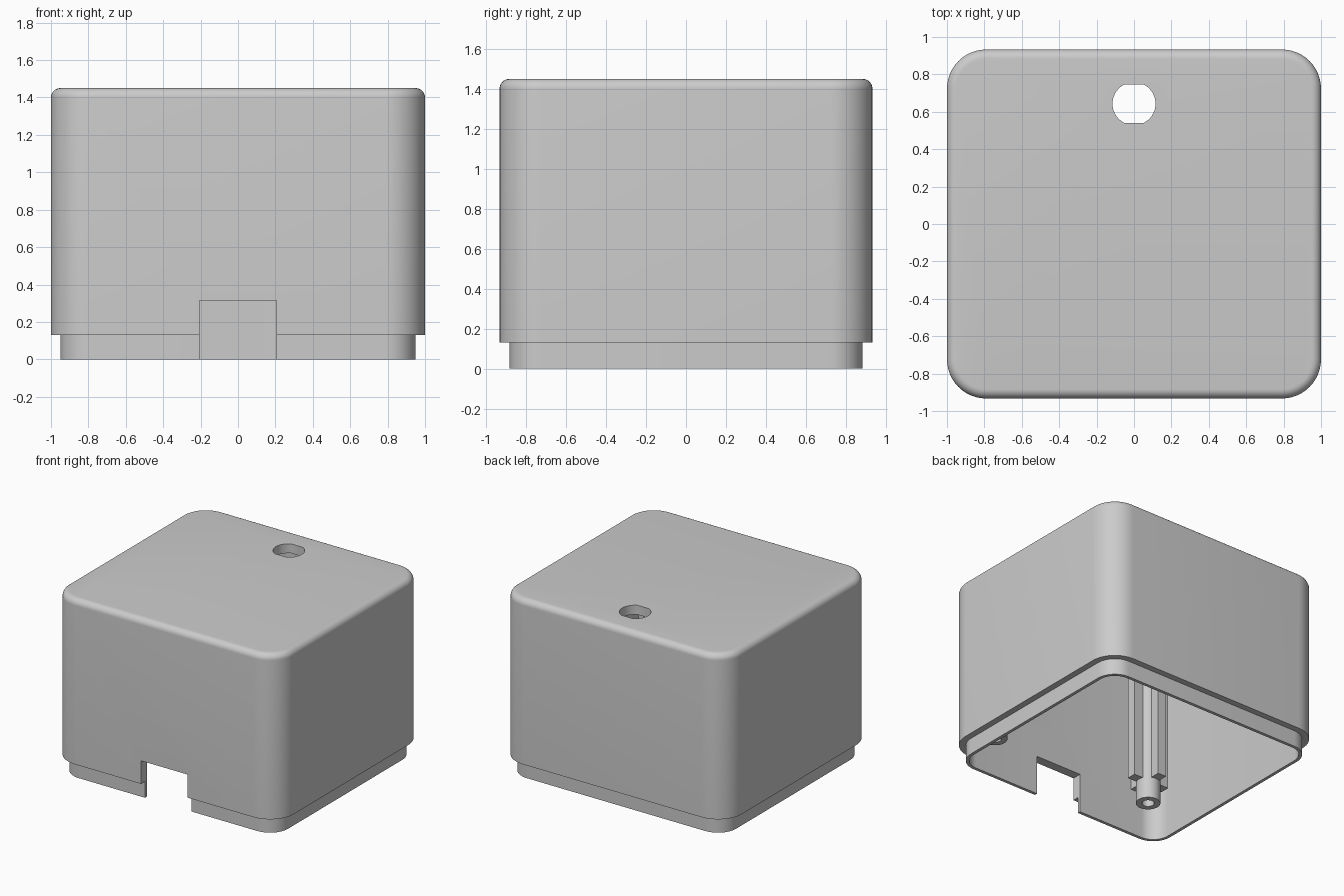
import bpy, bmesh
from math import sin, cos, pi, radians, asin

cube = bpy.data.objects.get("Cube")
if cube:
    bpy.data.objects.remove(cube, do_unlink=True)

HX, HY, TOP, STEP = 1.0, 0.933, 1.45, 0.13   # outer half sizes and heights
WALL, LIP, FILLET, CORNER = 0.075, 0.05, 0.05, 0.21
CEILING = TOP - WALL

grey = bpy.data.materials.new("plain grey")
grey.use_nodes = True
colour = (0.6, 0.6, 0.6, 1)
grey.diffuse_color = colour
grey.node_tree.nodes["Principled BSDF"].inputs["Base Color"].default_value = colour


def make(name, bm):
    bmesh.ops.recalc_face_normals(bm, faces=bm.faces)
    mesh = bpy.data.meshes.new(name)
    bm.to_mesh(mesh)
    bm.free()
    obj = bpy.data.objects.new(name, mesh)
    bpy.context.collection.objects.link(obj)
    mesh.materials.append(grey)
    return obj


def activate(obj):
    bpy.ops.object.select_all(action='DESELECT')
    obj.select_set(True)
    bpy.context.view_layer.objects.active = obj


def smooth(obj):
    activate(obj)
    bpy.ops.object.shade_smooth_by_angle(angle=radians(30))


def rounded_rect(inset, steps=12):
    r = CORNER - inset
    cx, cy = HX - CORNER, HY - CORNER
    points = []
    for q, (sx, sy) in enumerate([(1, 1), (-1, 1), (-1, -1), (1, -1)]):
        for i in range(steps + 1):
            a = (q + i / steps) * pi / 2
            points.append((sx * cx + r * cos(a), sy * cy + r * sin(a)))
    return points


def bridge(bm, a, b):
    n = len(a)
    for i in range(n):
        bm.faces.new((a[i], a[(i + 1) % n], b[(i + 1) % n], b[i]))


def loft(bm, profile, outline):
    rings = [[bm.verts.new((x, y, z)) for x, y in outline(d)] for d, z in profile]
    for a, b in zip(rings, rings[1:]):
        bridge(bm, a, b)
    bm.faces.new(rings[0])
    bm.faces.new(rings[-1])


def box(bm, centre, size):
    made = bmesh.ops.create_cube(bm, size=1)["verts"]
    bmesh.ops.scale(bm, vec=size, verts=made)
    bmesh.ops.translate(bm, vec=centre, verts=made)


def cut(target, cutter):
    cutter.hide_render = True
    mod = target.modifiers.new("cut", 'BOOLEAN')
    mod.operation = 'DIFFERENCE'
    mod.solver = 'EXACT'
    mod.object = cutter
    activate(target)
    bpy.ops.object.modifier_apply(modifier=mod.name)
    bpy.data.objects.remove(cutter, do_unlink=True)


# Hollow cover: ceiling, inner wall, lip, step, outer wall and rounded top edge
profile = [(WALL, CEILING), (WALL, 0), (LIP, 0), (LIP, STEP), (0, STEP)]
for i in range(9):
    a = i / 8 * pi / 2
    profile.append((FILLET * (1 - cos(a)), TOP - FILLET + FILLET * sin(a)))
bm = bmesh.new()
loft(bm, profile, rounded_rect)
cover = make("cover", bm)

# Cable notch in the front wall
bm = bmesh.new()
box(bm, (0, -HY, 0.11), (0.41, 0.4, 0.41))
cut(cover, make("notch_cutter", bm))

# Round hole with two flats through the top
R, FLAT = 0.115, 0.103
a0 = asin(FLAT / R)
arc = [-a0 + 2 * a0 * i / 24 for i in range(25)]
half = [(R * cos(a), R * sin(a)) for a in arc]
hole = [(x, y + 0.643) for x, y in half + [(-x, -y) for x, y in half]]
bm = bmesh.new()
loft(bm, [(0, CEILING - 0.1), (0, TOP + 0.1)], lambda d: hole)
cut(cover, make("hole_cutter", bm))
smooth(cover)


def circle(r, n=32):
    return [(r * cos(2 * pi * i / n), r * sin(2 * pi * i / n)) for i in range(n)]


# Four ribbed screw posts hanging from the ceiling
PX, PY, TIP, RIB = 0.73, 0.71, 0.2, 0.37
for side, sx in (("left", 1), ("right", -1)):
    for end, sy in (("front", -1), ("back", 1)):
        bm = bmesh.new()
        loft(bm, [(0.045, 0.9), (0.045, TIP), (0.09, TIP), (0.09, CEILING + 0.01)], circle)
        post = make(f"{end}_{side}_post", bm)
        bm = bmesh.new()
        height = CEILING + 0.01 - RIB
        for dx, dy in ((1, 0), (-1, 0), (0, 1), (0, -1)):
            size = (0.09 if dx else 0.075, 0.09 if dy else 0.075, height)
            box(bm, (dx * 0.115, dy * 0.115, RIB + height / 2), size)
        ribs = make(f"{end}_{side}_ribs", bm)
        for obj in (post, ribs):
            obj.location = (sx * PX, sy * PY, 0)
        smooth(post)
